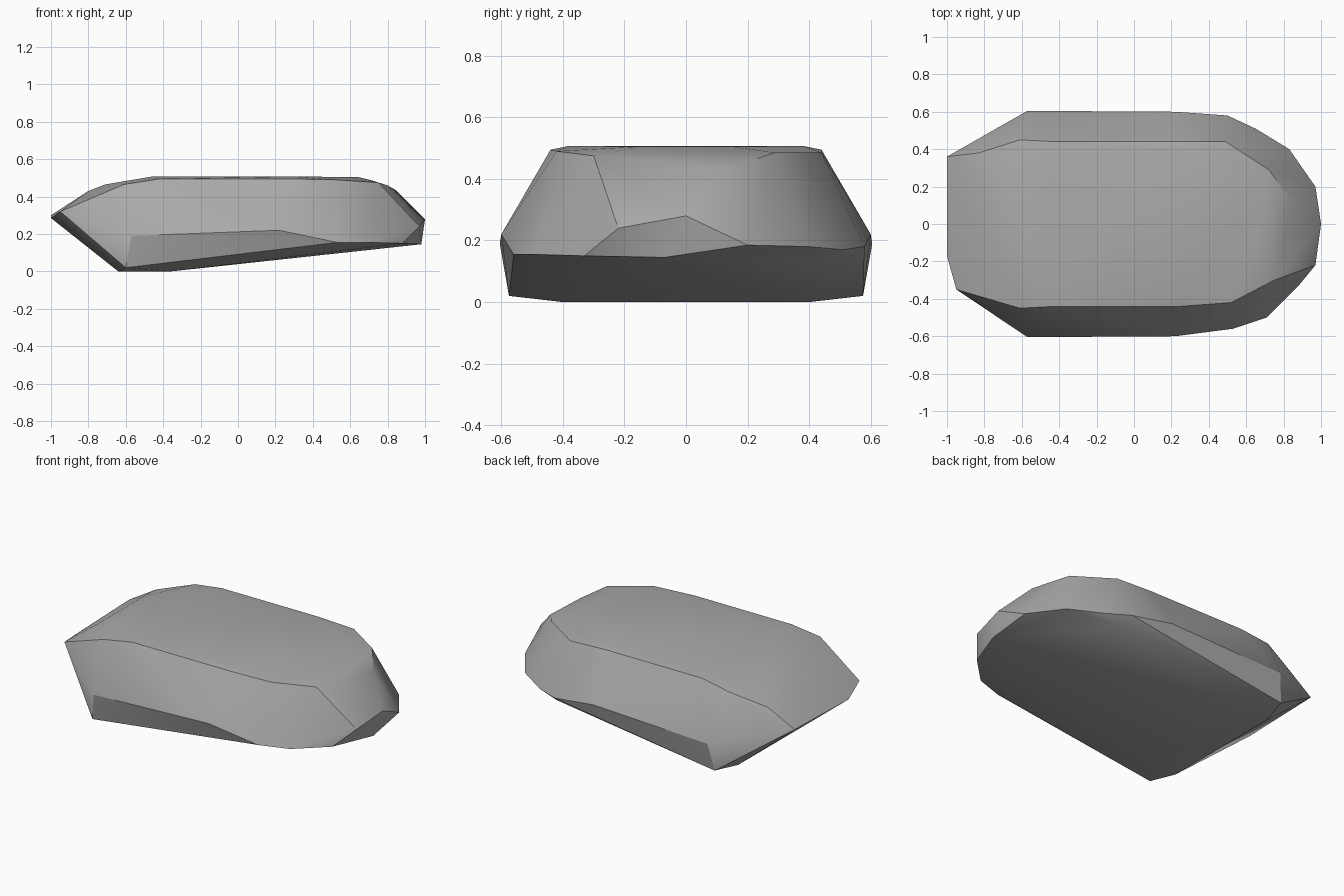
import bpy
import bmesh
import math

# Remove the default object
default_cube = bpy.data.objects.get("Cube")
if default_cube:
    bpy.data.objects.remove(default_cube, do_unlink=True)


def make_material(name, color):
    material = bpy.data.materials.new(name)
    material.use_nodes = True
    material.diffuse_color = color
    shader = material.node_tree.nodes["Principled BSDF"]
    shader.inputs["Base Color"].default_value = color
    return material


def both_sides(points):
    """Mirror points across the long axis of the stone."""
    return points + [(x, -y, z) for x, y, z in points]


# Sloping underside, lifting towards the blunt end
underside = both_sides([
    (-0.64, 0.4, 0), (-0.36, 0.4, 0), (-0.6, 0.575, 0.02),
])
underside += [
    (0.53, -0.56, 0.155), (0.71, -0.5, 0.155), (0.88, -0.33, 0.15),
    (0.98, -0.07, 0.145), (0.53, 0.51, 0.13), (0.83, 0.4, 0.18),
]

# Widest band around the flanks
flanks = both_sides([(-0.57, 0.605, 0.19), (0.22, 0.6, 0.22)])
flanks += [(0.5, 0.58, 0.18), (0.65, 0.51, 0.17)]

# Wedge-shaped end and blunt nose
wedge = [(-0.95, -0.35, 0.32), (-1, -0.17, 0.285), (-1, 0.36, 0.3)]
nose = [(0.97, -0.22, 0.24), (1, 0, 0.28), (0.97, 0.2, 0.185)]

# Rim where the flanks turn into the top
rim = both_sides([(-0.61, 0.45, 0.465), (-0.42, 0.44, 0.495), (0.25, 0.44, 0.495)])
rim += [
    (0.52, -0.42, 0.49), (0.75, -0.3, 0.475), (0.8, -0.1, 0.46),
    (0.85, 0.12, 0.43), (0.72, 0.29, 0.485), (0.49, 0.44, 0.485),
    (-0.83, 0.38, 0.4),
]

# Nearly flat top
top = both_sides([(-0.46, 0.3, 0.507), (0.3, 0.38, 0.507), (0.64, 0.15, 0.505)])
top += both_sides([(-0.71, 0.25, 0.465), (-0.8, 0.2, 0.43)])

# Wrap the points in one faceted stone
mesh = bpy.data.meshes.new("stone")
bm = bmesh.new()
for point in underside + flanks + wedge + nose + rim + top:
    bm.verts.new(point)
hull = bmesh.ops.convex_hull(bm, input=bm.verts)
loose = [v for v in bm.verts if not v.link_faces]
bmesh.ops.delete(bm, geom=loose, context="VERTS")
bmesh.ops.recalc_face_normals(bm, faces=bm.faces)
bm.to_mesh(mesh)
bm.free()

stone = bpy.data.objects.new("stone", mesh)
bpy.context.collection.objects.link(stone)
mesh.materials.append(make_material("stone grey", (0.4, 0.4, 0.4, 1)))

# Soft faces with crisp ridges
bpy.ops.object.select_all(action="DESELECT")
stone.select_set(True)
bpy.context.view_layer.objects.active = stone
bpy.ops.object.shade_smooth_by_angle(angle=math.radians(30))
